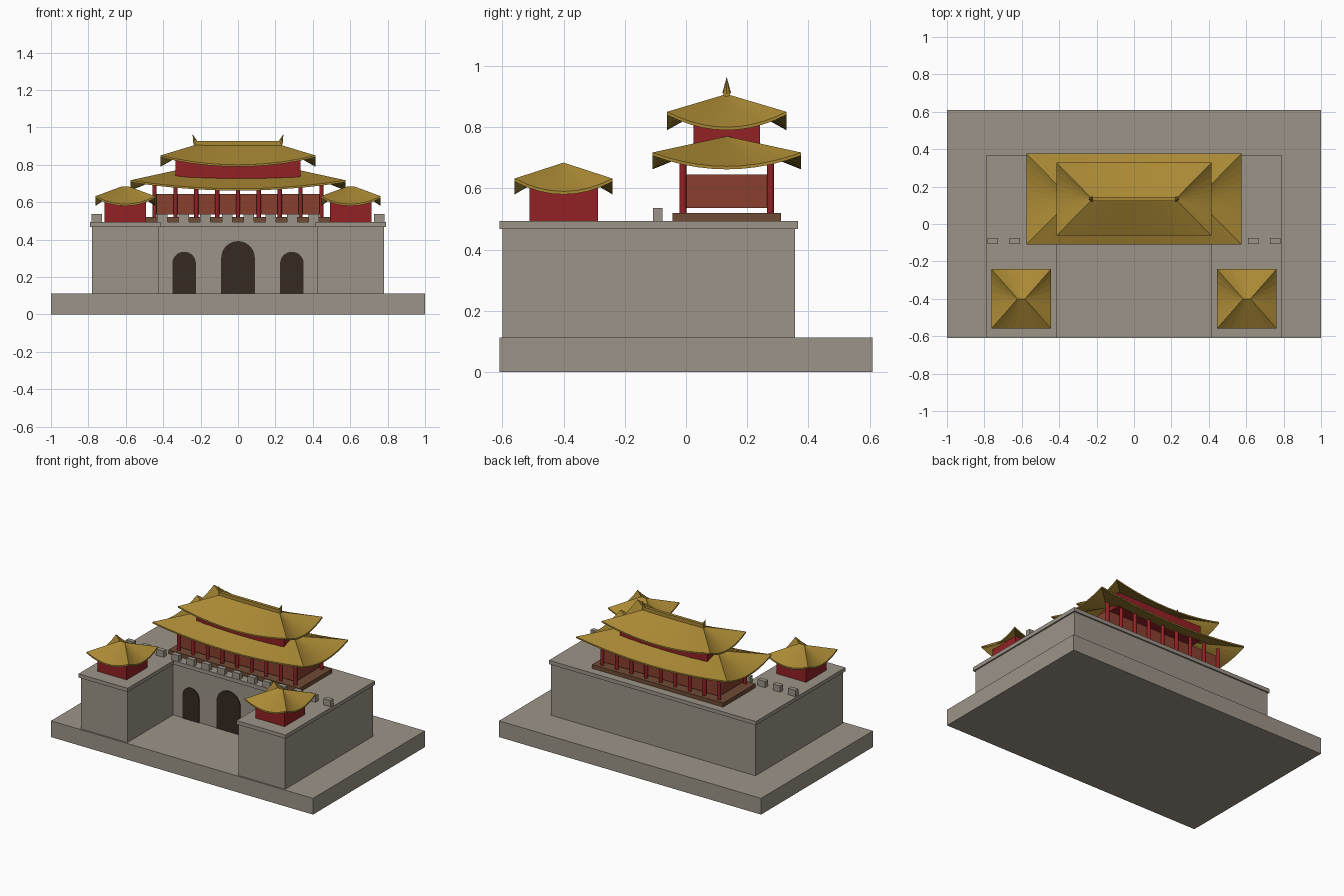
import bpy, bmesh, math
from mathutils import Vector

if "Cube" in bpy.data.objects:
    bpy.data.objects.remove(bpy.data.objects["Cube"])


def material(name, rgb):
    m = bpy.data.materials.new(name)
    m.diffuse_color = (*rgb, 1)
    m.use_nodes = True
    m.node_tree.nodes["Principled BSDF"].inputs["Base Color"].default_value = m.diffuse_color
    return m


STONE = material("grey stone", (0.33, 0.295, 0.245))
GOLD = material("golden tile", (0.40, 0.25, 0.035))
RED = material("red lacquer", (0.29, 0.015, 0.018))
CLAY = material("clay red wall", (0.25, 0.05, 0.027))
BROWN = material("brown timber", (0.16, 0.07, 0.035))
DARK = material("dark opening", (0.035, 0.024, 0.015))


def finish(name, bm, mat):
    bmesh.ops.recalc_face_normals(bm, faces=bm.faces)
    me = bpy.data.meshes.new(name)
    bm.to_mesh(me)
    bm.free()
    me.materials.append(mat)
    ob = bpy.data.objects.new(name, me)
    bpy.context.collection.objects.link(ob)
    return ob


def box(name, x, y, z, mat):
    bm = bmesh.new()
    bmesh.ops.create_cube(bm, size=1)
    for v in bm.verts:
        v.co = [(a + b) / 2 + c * (b - a) for (a, b), c in zip((x, y, z), v.co)]
    return finish(name, bm, mat)


def cone(name, base, tip, r1, r2, sides, mat):
    base, tip = Vector(base), Vector(tip)
    axis = tip - base
    bm = bmesh.new()
    bmesh.ops.create_cone(bm, cap_ends=True, segments=sides, radius1=r1, radius2=r2, depth=axis.length)
    turn = axis.to_track_quat('Z', 'Y')
    for v in bm.verts:
        v.co = turn @ v.co + (base + tip) / 2
    return finish(name, bm, mat)


def hip_roof(name, cx, cy, hx, hy, ridge, eave, lift, top, thick=0.01, n=10):
    """Hipped roof sheet whose eaves sweep up toward the corners."""
    bm = bmesh.new()
    layers = []
    for dz in (0, -thick):
        eaves, tops = [], []
        corners = [(-hx, -hy), (hx, -hy), (hx, hy), (-hx, hy)]
        for k in range(4):
            (ax, ay), (bx, by) = corners[k], corners[(k + 1) % 4]
            for i in range(n):
                s = i / n
                x, y = ax + (bx - ax) * s, ay + (by - ay) * s
                z = eave + lift * abs(2 * s - 1) ** 2 + dz
                eaves.append(bm.verts.new((cx + x, cy + y, z)))
                tops.append(bm.verts.new((cx + ridge * x / hx, cy, top + dz)))
        layers.append((eaves, tops))
    count = 4 * n
    for eaves, tops in layers:
        for i in range(count):
            j = (i + 1) % count
            bm.faces.new((eaves[i], eaves[j], tops[j], tops[i]))
    outer, inner = layers[0][0], layers[1][0]
    for i in range(count):
        j = (i + 1) % count
        bm.faces.new((outer[i], inner[i], inner[j], outer[j]))
    bmesh.ops.remove_doubles(bm, verts=bm.verts, dist=0.0002)
    return finish(name, bm, GOLD)


def arch(name, cx, half, bottom, spring, y):
    """Thin arched plate on the gate wall."""
    pts = [(cx - half, bottom), (cx + half, bottom)]
    pts += [(cx + half * math.cos(math.pi * i / 16), spring + half * math.sin(math.pi * i / 16)) for i in range(17)]
    bm = bmesh.new()
    face = bm.faces.new([bm.verts.new((x, y, z)) for x, z in pts])
    ext = bmesh.ops.extrude_face_region(bm, geom=[face])
    for v in ext["geom"]:
        if isinstance(v, bmesh.types.BMVert):
            v.co.y -= 0.006
    return finish(name, bm, DARK)


# Ground slab and U-shaped fortress
G, W, T = 0.112, 0.467, 0.493
box("ground_slab", (-1, 1), (-0.61, 0.61), (0, G), STONE)
box("gate_wall", (-0.78, 0.78), (-0.10, 0.356), (G, W), STONE)
box("gate_wall_cap", (-0.79, 0.79), (-0.11, 0.366), (W, T), STONE)
for side, s in (("left", -1), ("right", 1)):
    box(side + "_wing", sorted((s * 0.425, s * 0.78)), (-0.60, -0.10), (G, W), STONE)
    box(side + "_wing_cap", sorted((s * 0.415, s * 0.79)), (-0.61, -0.11), (W, T), STONE)

# Gate openings
arch("centre_gate", 0, 0.09, G, 0.302, -0.10)
for s in (-1, 1):
    arch("side_gate", s * 0.288, 0.063, G, 0.272, -0.10)

# Battlements
for i in range(14):
    x = -0.754 + i * 1.508 / 13
    box("merlon", (x - 0.028, x + 0.028), (-0.107, -0.076), (T, 0.536), STONE)

# Corner pavilions
for side, s in (("left", -1), ("right", 1)):
    x = s * 0.603
    box(side + "_pavilion_body", (x - 0.112, x + 0.112), (-0.512, -0.288), (T, 0.605), RED)
    hip_roof(side + "_pavilion_roof", x, -0.40, 0.16, 0.16, 0.02, 0.59, 0.042, 0.684, n=8)

# Main hall: terrace, wall, colonnade
CY = 0.133
box("hall_terrace", (-0.50, 0.50), (CY - 0.177, CY + 0.177), (T, 0.52), BROWN)
box("hall_wall", (-0.44, 0.44), (CY - 0.133, CY + 0.133), (0.535, 0.645), CLAY)
for i in range(9):
    for s in (-1, 1):
        p = (-0.446 + i * 0.1115, CY + s * 0.143)
        cone("column", (*p, 0.52), (*p, 0.69), 0.012, 0.012, 10, RED)
        bpy.context.collection.objects[-1].data.shade_smooth()
        bpy.context.collection.objects[-1].data.set_sharp_from_angle(angle=math.radians(40))

# Stacked roofs with the upper storey between them
hip_roof("lower_roof", 0, CY, 0.576, 0.243, 0.334, 0.672, 0.045, 0.77)
box("upper_storey", (-0.334, 0.334), (CY - 0.109, CY + 0.109), (0.722, 0.825), RED)
hip_roof("upper_roof", 0, CY, 0.414, 0.195, 0.222, 0.80, 0.05, 0.908)

# Ridge beam and finials
box("ridge_beam", (-0.235, 0.235), (CY - 0.011, CY + 0.011), (0.90, 0.927), GOLD)
for s in (-1, 1):
    cone("ridge_finial", (s * 0.225, CY, 0.912), (s * 0.243, CY, 0.964), 0.014, 0, 8, GOLD)
